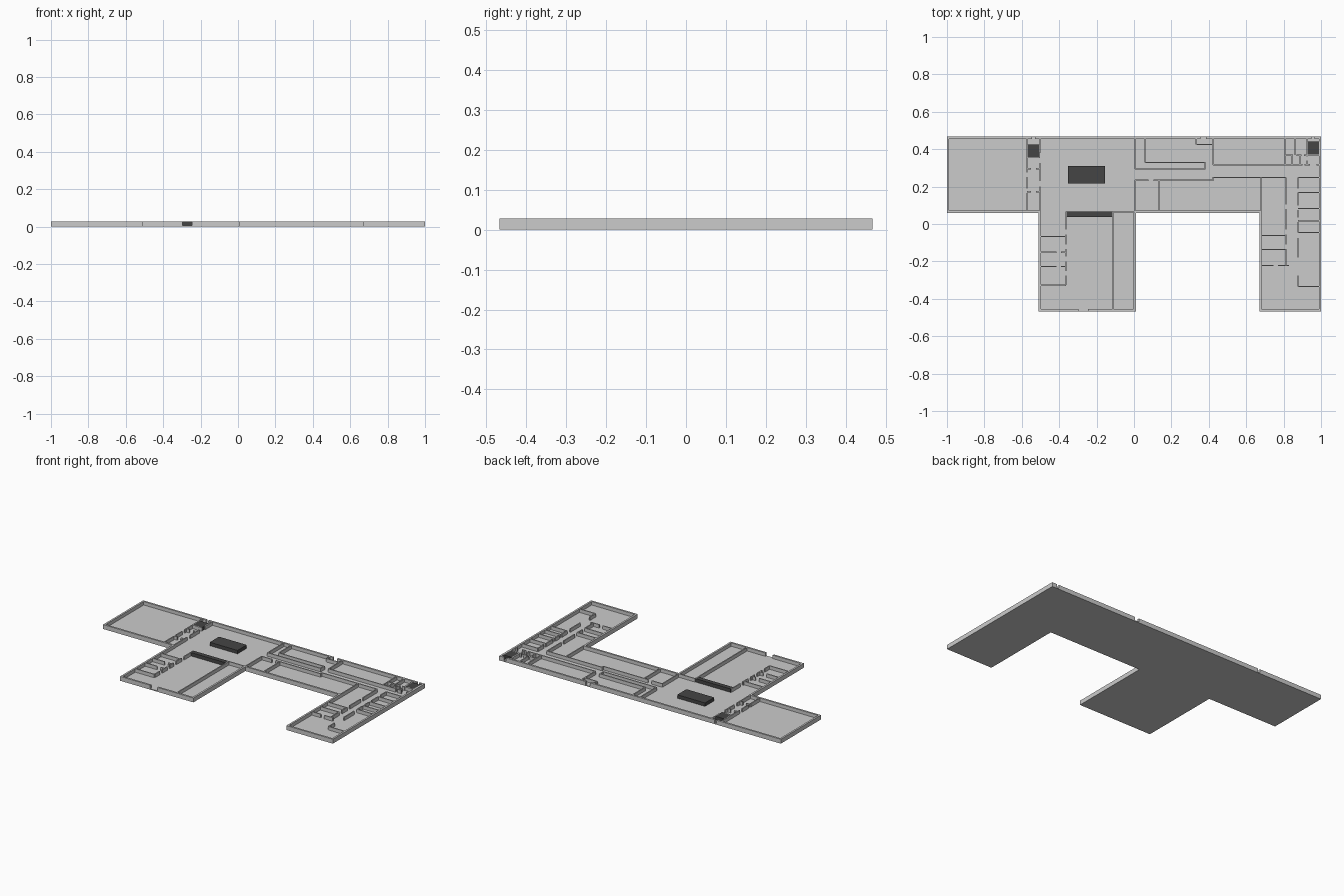
import bpy, bmesh

FLOOR, TOP = 0.006, 0.028
THIN, THICK = 0.007, 0.012

dark = bpy.data.materials.new("dark_grey")
dark.diffuse_color = (0.06, 0.06, 0.06, 1)


def add_box(bm, x0, x1, y0, y1, z0=FLOOR, z1=TOP):
    v = bmesh.ops.create_cube(bm, size=1)["verts"]
    bmesh.ops.scale(bm, vec=(x1 - x0, y1 - y0, z1 - z0), verts=v)
    bmesh.ops.translate(bm, vec=((x0 + x1) / 2, (y0 + y1) / 2, (z0 + z1) / 2), verts=v)


def finish(name, bm, mat=None):
    me = bpy.data.meshes.new(name)
    bm.to_mesh(me)
    bm.free()
    ob = bpy.data.objects.new(name, me)
    bpy.context.collection.objects.link(ob)
    if mat:
        me.materials.append(mat)


def walls(name, across=(), along=(), t=THIN):
    """across: (y, (x0, x1), ...) walls; along: (x, (y0, y1), ...) walls."""
    bm = bmesh.new()
    h = t / 2
    for y, *runs in across:
        for a, b in runs:
            add_box(bm, a, b, y - h, y + h)
    for x, *runs in along:
        for a, b in runs:
            add_box(bm, x - h, x + h, a, b)
    finish(name, bm)


# Floor slab: one extruded outline
outline = [(-1, 0.06), (-0.51, 0.06), (-0.51, -0.467), (0.01, -0.467), (0.01, 0.06),
           (0.67, 0.06), (0.67, -0.467), (1, -0.467), (1, 0.467), (-1, 0.467)]
bm = bmesh.new()
face = bm.faces.new([bm.verts.new((x, y, 0)) for x, y in outline])
ext = bmesh.ops.extrude_face_region(bm, geom=[face])["geom"]
bmesh.ops.translate(bm, vec=(0, 0, FLOOR), verts=[g for g in ext if isinstance(g, bmesh.types.BMVert)])
bmesh.ops.recalc_face_normals(bm, faces=bm.faces)
finish("floor_slab", bm)

# Outer walls, with door openings
walls("outer_walls",
      across=[(0.461, (-1, -0.545), (-0.53, 0.355), (0.385, 0.95), (0.965, 1)),
              (0.066, (-1, -0.498), (0, 0.682)),
              (-0.461, (-0.51, -0.297), (-0.245, 0.01), (0.67, 1))],
      along=[(-0.994, (0.06, 0.467)), (-0.504, (-0.467, 0.06)), (0.004, (-0.467, 0.06)),
             (0.676, (-0.467, 0.06)), (0.994, (-0.467, 0.467))], t=THICK)

# Washroom strip between the left room and the hall
walls("washroom_walls",
      across=[(0.356, (-0.572, -0.503)), (0.295, (-0.572, -0.55), (-0.525, -0.503)),
              (0.172, (-0.572, -0.55), (-0.525, -0.503))],
      along=[(-0.572, (0.275, 0.46), (0.19, 0.25), (0.066, 0.165)),
             (-0.503, (0.38, 0.46), (0.23, 0.325), (0.066, 0.2))])

# Left wing offices
walls("left_wing_walls",
      across=[(-0.067, (-0.503, -0.364)),
              (-0.151, (-0.503, -0.415), (-0.39, -0.364)),
              (-0.227, (-0.503, -0.415), (-0.39, -0.364)),
              (-0.327, (-0.503, -0.364)), (0.066, (-0.112, 0.005))],
      along=[(-0.364, (-0.03, 0.066), (-0.11, -0.055), (-0.175, -0.135), (-0.25, -0.2), (-0.327, -0.275)),
             (-0.112, (-0.461, 0.066))])

# Central corridor and rooms
walls("central_walls",
      across=[(0.294, (0.005, 0.38)), (0.329, (0.059, 0.38)),
              (0.234, (0.005, 0.078), (0.105, 0.422)), (0.249, (0.422, 0.813)),
              (0.425, (0.332, 0.422)), (0.316, (0.422, 0.9), (0.912, 0.94), (0.975, 0.994))],
      along=[(0.005, (0.294, 0.461), (0.066, 0.234)), (0.059, (0.329, 0.461)),
             (0.38, (0.291, 0.332)), (0.134, (0.066, 0.234)),
             (0.332, (0.425, 0.461)), (0.422, (0.316, 0.461), (0.231, 0.252))])

# Small rooms in the back right corner
walls("corner_room_walls",
      across=[(0.368, (0.807, 0.85), (0.87, 0.895), (0.91, 0.994))],
      along=[(0.807, (0.316, 0.461)), (0.861, (0.368, 0.461)), (0.845, (0.316, 0.368)),
             (0.888, (0.316, 0.368)), (0.925, (0.316, 0.34), (0.36, 0.461))])

# Right wing offices
walls("right_wing_walls",
      across=[(y, (0.679, 0.813)) for y in (-0.061, -0.136)]
      + [(-0.222, (0.679, 0.745), (0.77, 0.83))]
      + [(y, (0.877, 0.994)) for y in (0.249, 0.168, 0.083, 0.017, -0.045, -0.334)],
      along=[(0.679, (0.066, 0.249)),
             (0.813, (0.105, 0.249), (-0.03, 0.08), (-0.11, -0.055), (-0.222, -0.135)),
             (0.877, (0.19, 0.249), (0.1, 0.168), (0.035, 0.075), (-0.045, 0.01),
              (-0.18, -0.075), (-0.334, -0.275))])

# Solid dark blocks: hall counter, stairs and shafts
for name, rect in {"hall_counter": (-0.352, -0.155, 0.217, 0.31),
                   "hall_stairs": (-0.364, -0.115, 0.038, 0.067),
                   "left_shaft": (-0.57, -0.505, 0.356, 0.425),
                   "right_shaft": (0.928, 0.988, 0.372, 0.44)}.items():
    bm = bmesh.new()
    add_box(bm, *rect)
    finish(name, bm, dark)
